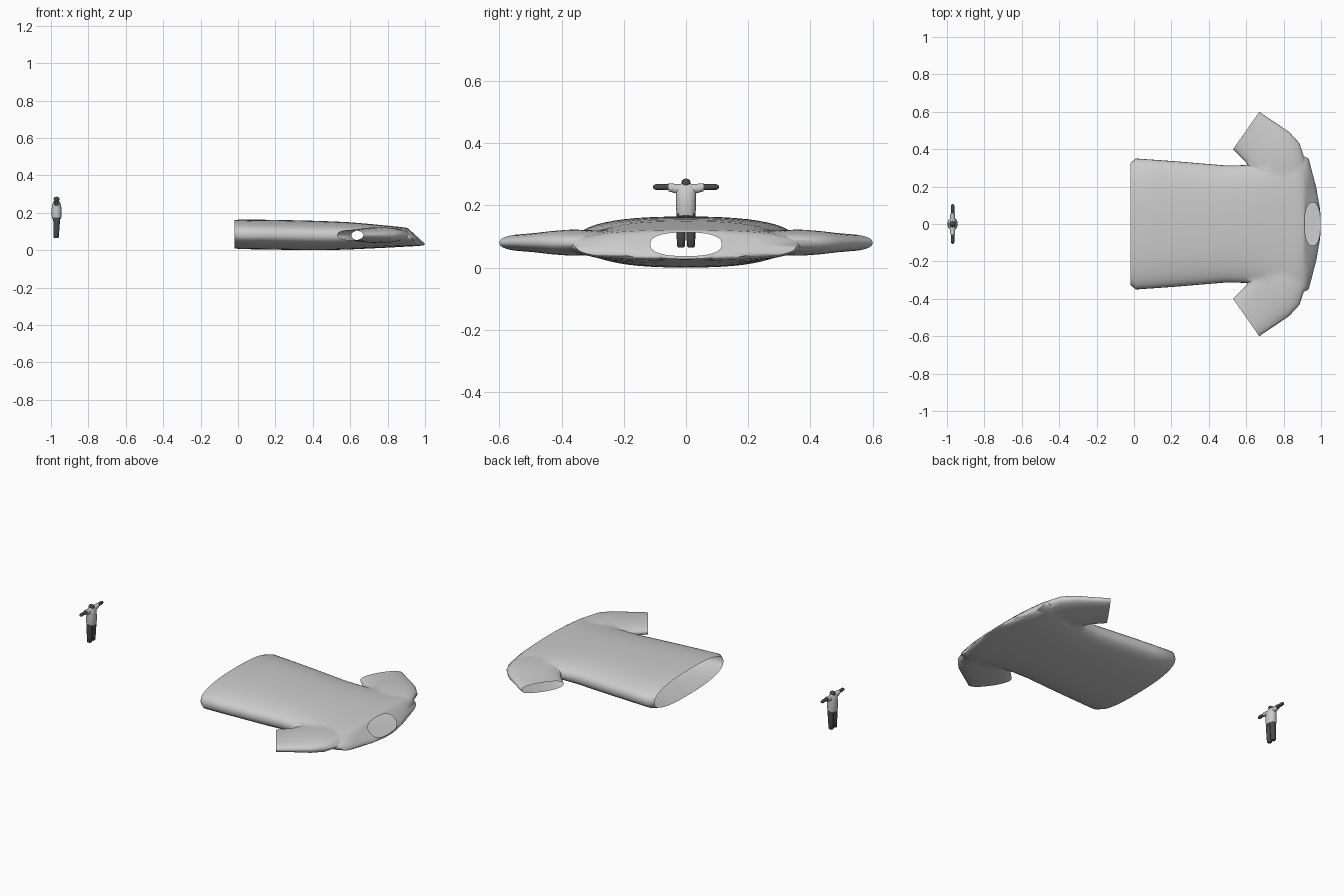
import bpy, bmesh, math
from mathutils import Vector, kdtree

if "Cube" in bpy.data.objects:
    bpy.data.objects.remove(bpy.data.objects["Cube"])


def ring(c, u, v, n=2.0, seg=48):
    """Superellipse ring around c spanned by half axes u and v."""
    c, u, v = Vector(c), Vector(u), Vector(v)
    pts = []
    for i in range(seg):
        a = 2 * math.pi * i / seg
        p = [math.copysign(abs(t) ** (2 / n), t) for t in (math.cos(a), math.sin(a))]
        pts.append(c + u * p[0] + v * p[1])
    return pts


def loft(name, rings, mat=None, caps=True):
    bm = bmesh.new()
    rows = [[bm.verts.new(p) for p in r] for r in rings]
    for a, b in zip(rows, rows[1:]):
        for i in range(len(a)):
            j = (i + 1) % len(a)
            bm.faces.new((a[i], a[j], b[j], b[i]))
    if caps:
        bm.faces.new(rows[0])
        bm.faces.new(rows[-1])
    bmesh.ops.recalc_face_normals(bm, faces=bm.faces)
    me = bpy.data.meshes.new(name)
    bm.to_mesh(me)
    bm.free()
    ob = bpy.data.objects.new(name, me)
    bpy.context.collection.objects.link(ob)
    if mat:
        me.materials.append(mat)
    return ob


def activate(ob):
    bpy.ops.object.select_all(action='DESELECT')
    ob.select_set(True)
    bpy.context.view_layer.objects.active = ob


def smooth(ob, deg=50):
    activate(ob)
    bpy.ops.object.shade_smooth_by_angle(angle=math.radians(deg))


# Shirt body: x, half width, low z, high z, forward tilt of the ring
sections = [(-.02, .325, .01, .16, 0), (.01, .35, .006, .164, 0),
            (.13, .342, .004, .163, 0), (.25, .333, .002, .161, 0),
            (.38, .322, 0, .158, 0), (.5, .312, .001, .154, 0),
            (.6, .315, .004, .149, 0), (.7, .33, .009, .141, .003),
            (.8, .36, .014, .132, .01), (.88, .375, .019, .125, .02),
            (.925, .355, .022, .121, .03), (.947, .24, .025, .118, .04),
            (.954, .155, .028, .117, .044), (.955, .115, .037, .113, .042)]
body_rings = [ring((x, 0, (lo + hi) / 2), (0, w, 0), (-s, 0, (hi - lo) / 2), 2.45)
              for x, w, lo, hi, s in sections]
shirt = loft("large_shirt", body_rings)
openings = body_rings[0] + body_rings[-1]

# Sleeves: inner and outer edge in plan, half thickness
cuts = [((.70, .08), (.88, .12), .028), ((.66, .22), (.915, .34), .039),
        ((.615, .29), (.885, .432), .042), ((.60, .33), (.83, .492), .038),
        ((.565, .365), (.75, .546), .032), ((.53, .40), (.67, .60), .028)]
for side in (-1, 1):
    rings = []
    for (x0, y0), (x1, y1), h in cuts:
        rings.append(ring(((x0 + x1) / 2, side * (y0 + y1) / 2, .08),
                          ((x1 - x0) / 2, side * (y1 - y0) / 2, 0), (0, 0, h), 2.3))
    openings += rings[-1]
    sleeve = loft("sleeve_helper", rings)
    activate(shirt)
    mod = shirt.modifiers.new("join", 'BOOLEAN')
    mod.operation, mod.solver, mod.object = 'UNION', 'EXACT', sleeve
    bpy.ops.object.modifier_apply(modifier=mod.name)
    bpy.data.objects.remove(sleeve)

# Open the hem, neck and cuffs by removing the caps
tree = kdtree.KDTree(len(openings))
for i, p in enumerate(openings):
    tree.insert(p, i)
tree.balance()
bm = bmesh.new()
bm.from_mesh(shirt.data)
caps = [f for f in bm.faces if all(tree.find(v.co)[2] < 1e-4 for v in f.verts)]
bmesh.ops.delete(bm, geom=caps, context='FACES')
bm.to_mesh(shirt.data)
bm.free()
smooth(shirt)

# Small standing figure
dark = bpy.data.materials.new("dark")
dark.diffuse_color = (.07, .07, .07, 1)
dark.use_nodes = True
dark.node_tree.nodes["Principled BSDF"].inputs["Base Color"].default_value = dark.diffuse_color
FX = -.97


def upright(stops, y=0, n=2.2):
    return [ring((x, y, z), (0, w, 0), (d, 0, 0), n, 20) for z, x, w, d in stops]


torso = loft("figure_shirt", upright([
    (.168, FX, .030, .024), (.19, FX, .032, .027), (.215, FX, .032, .027),
    (.24, FX, .033, .024), (.255, FX, .034, .019), (.266, FX, .024, .013),
    (.270, FX, .015, .010)]))
smooth(torso)

head = loft("figure_head", upright([
    (.262, FX, .013, .013), (.274, FX, .015, .016), (.281, FX, .012, .013),
    (.285, FX, .006, .007), (.286, FX, .001, .001)]), dark)
smooth(head)


def sideways(stops, side):
    return [ring((FX, side * y, z), (d, 0, 0), (0, 0, h), 2.2, 16) for y, z, d, h in stops]


for side, tag in ((-1, "right"), (1, "left")):
    smooth(loft("figure_sleeve_" + tag, sideways([
        (.015, .250, .015, .017), (.035, .254, .014, .015), (.056, .258, .012, .013)], side)))
    smooth(loft("figure_arm_" + tag, sideways([
        (.05, .258, .009, .010), (.08, .259, .009, .009), (.098, .259, .009, .009),
        (.104, .259, .006, .006), (.106, .259, .001, .001)], side), dark))
    smooth(loft("figure_leg_" + tag, upright([
        (.175, FX, .015, .019), (.14, FX, .015, .017), (.10, FX - .001, .014, .015),
        (.07, FX - .002, .013, .014), (.065, FX - .002, .009, .010)], side * .016), dark))
